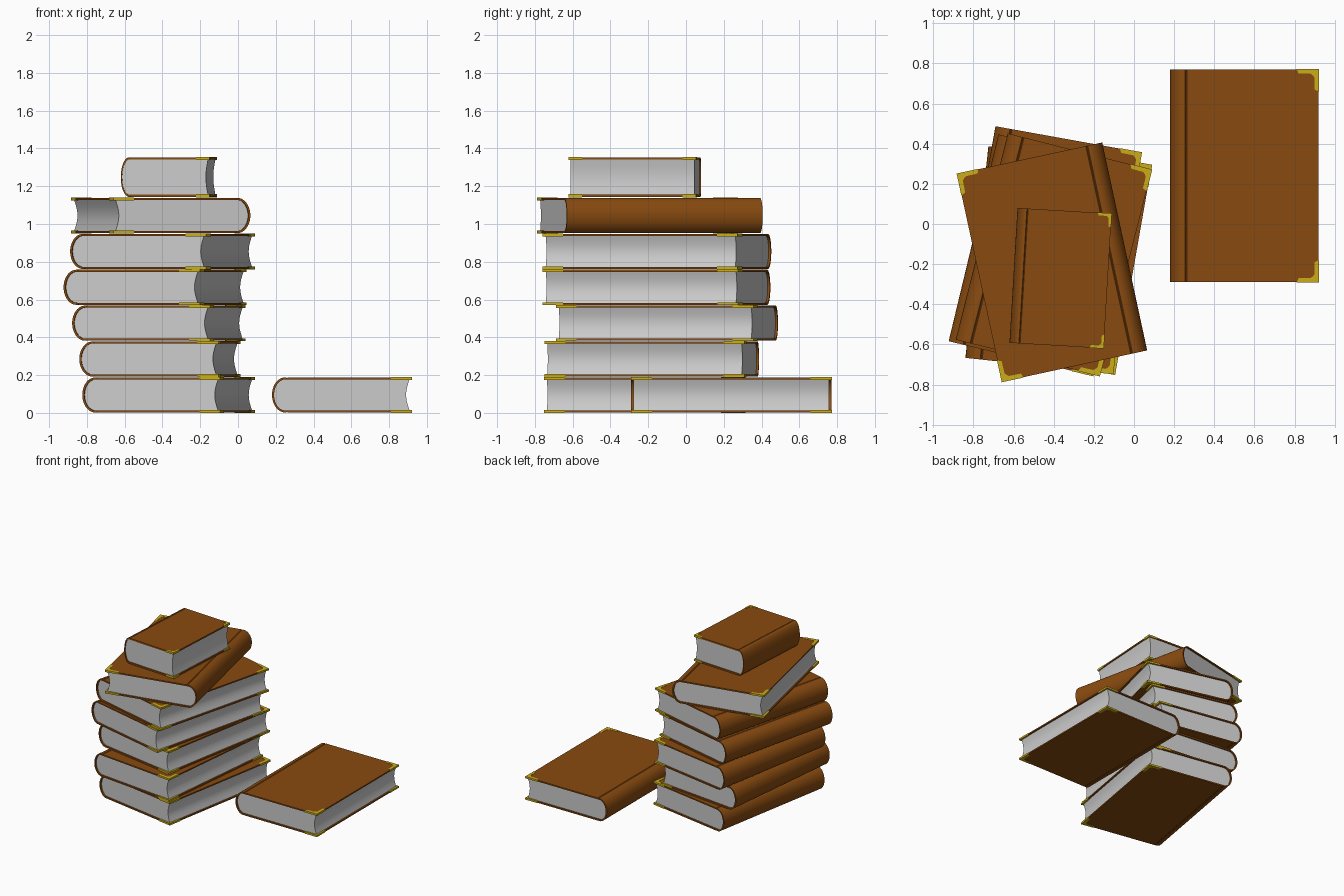
import bpy, bmesh
from math import radians, cos, sin, pi

if "Cube" in bpy.data.objects:
    bpy.data.objects.remove(bpy.data.objects["Cube"])

W, L, H = 0.37, 0.53, 0.093      # half width, half length, half thickness of a book
T = 0.011                        # board thickness
SPINE = 0.07                     # spine bulge


def material(name, color):
    m = bpy.data.materials.new(name)
    m.diffuse_color = color
    m.use_nodes = True
    m.node_tree.nodes["Principled BSDF"].inputs["Base Color"].default_value = m.diffuse_color
    return m


def prism(bm, pts, axis, lo, hi):
    """Extrude a 2D outline along y (x,z outline) or z (x,y outline)."""
    place = (lambda p, d: (p[0], d, p[1])) if axis == 'y' else (lambda p, d: (p[0], p[1], d))
    a = [bm.verts.new(place(p, lo)) for p in pts]
    b = [bm.verts.new(place(p, hi)) for p in pts]
    bm.faces.new(a)
    bm.faces.new(b[::-1])
    for i in range(len(pts)):
        j = (i + 1) % len(pts)
        bm.faces.new((a[i], b[i], b[j], a[j]))


def to_mesh(bm, name, mat=None):
    bmesh.ops.recalc_face_normals(bm, faces=bm.faces)
    me = bpy.data.meshes.new(name)
    bm.to_mesh(me)
    bm.free()
    if mat:
        me.materials.append(mat)
    me.shade_smooth()
    me.set_sharp_from_angle(angle=radians(22))
    return me


def spine_arc(inset, n=24):
    """Half ellipse from the top board round to the bottom board."""
    return [(-W + SPINE - (SPINE - inset) * sin(pi * i / n), (H - inset) * cos(pi * i / n))
            for i in range(n + 1)]


leather = material("leather", (0.25, 0.07, 0.005, 1))
gold = material("gold", (0.6, 0.42, 0.01, 1))

# Cover: two boards and a rounded spine in one C profile, with a joint groove
g = -W + SPINE
groove = [(g + 0.014, H), (g + 0.009, H - 0.004), (g + 0.004, H)]
outer = [(W, H)] + groove + spine_arc(0) + [(x, -z) for x, z in groove[::-1]] + [(W, -H)]
inner = [(W, -H + T)] + spine_arc(T)[::-1] + [(W, H - T)]
bm = bmesh.new()
prism(bm, outer + inner, 'y', -L, L)
cover = to_mesh(bm, "cover", leather)

# Page block: rounded at the spine, hollow at the fore edge
N = 12
fore = [(0.358 - 0.018 * cos(pi * (i / N - 0.5)), (H - T) * (2 * i / N - 1)) for i in range(N + 1)]
bm = bmesh.new()
prism(bm, spine_arc(T) + fore, 'y', -L + 0.012, L - 0.012)
pages = to_mesh(bm, "pages")

# Metal corner guards at the fore edge, mirrored to both ends and both boards
half = [(-0.112, 0), (-0.102, -0.022), (-0.042, -0.023), (-0.031, -0.031)]
guard = [(0, 0)] + half + [(y, x) for x, y in half[-2::-1]]
bm = bmesh.new()
for sy in (1, -1):
    for sz in (1, -1):
        pts = [(W + 0.002 + x, sy * (L + 0.002 + y)) for x, y in guard]
        prism(bm, pts, 'z', sz * (H - T - 0.002), sz * 0.095)
guards = to_mesh(bm, "corner_guards", gold)

# Placement: name, centre x, y, z, turn in degrees, plan scale, thickness scale
books = [
    ("stack_book_1", -0.368, -0.164, 0.095, -10.0, 1, 1),
    ("stack_book_2", -0.415, -0.180, 0.285, -6.2, 1, 1),
    ("stack_book_3", -0.420, -0.100, 0.475, -10.2, 1, 1),
    ("stack_book_4", -0.440, -0.155, 0.665, -13.5, 1, 1),
    ("stack_book_5", -0.400, -0.153, 0.855, -14.2, 1, 1),
    ("reversed_book", -0.408, -0.190, 1.045, 192.2, 1, 1),
    ("small_top_book", -0.366, -0.270, 1.248, -3.4, 0.635, 1.13),
    ("floor_book", 0.550, 0.240, 0.095, 0.0, 1, 1),
]
for name, x, y, z, turn, s, sz in books:
    for me in (cover, pages, guards):
        ob = bpy.data.objects.new(f"{name}_{me.name}", me)
        ob.location = (x, y, z)
        ob.rotation_euler = (0, 0, radians(turn))
        ob.scale = (s, s, sz)
        bpy.context.collection.objects.link(ob)
